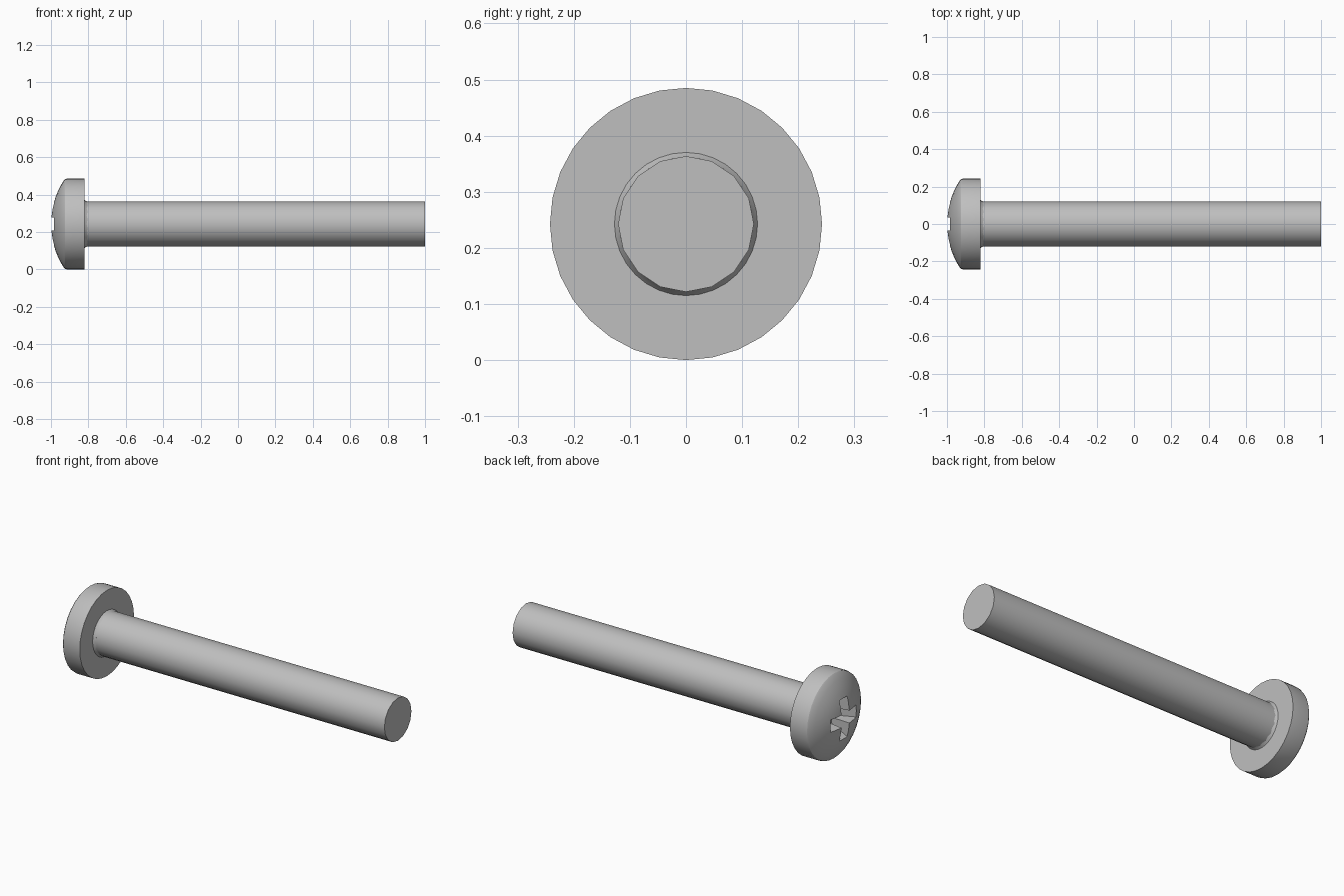
import bpy, bmesh, math

if "Cube" in bpy.data.objects:
    bpy.data.objects.remove(bpy.data.objects["Cube"], do_unlink=True)

HEAD_R, SHAFT_R = 0.2425, 0.121
AXIS_Z = HEAD_R

steel = bpy.data.materials.new("grey steel")
steel.use_nodes = True
colour = (0.52, 0.52, 0.52, 1)
steel.diffuse_color = colour
steel.node_tree.nodes["Principled BSDF"].inputs["Base Color"].default_value = colour


def loft(name, rings):
    """Join rings of points with quads and close both ends."""
    bm = bmesh.new()
    loops = [[bm.verts.new(p) for p in ring] for ring in rings]
    n = len(loops[0])
    for a, b in zip(loops, loops[1:]):
        for i in range(n):
            j = (i + 1) % n
            bm.faces.new((a[i], a[j], b[j], b[i]))
    bm.faces.new(loops[0])
    bm.faces.new(loops[-1])
    bmesh.ops.recalc_face_normals(bm, faces=bm.faces)
    mesh = bpy.data.meshes.new(name)
    bm.to_mesh(mesh)
    bm.free()
    mesh.materials.append(steel)
    obj = bpy.data.objects.new(name, mesh)
    bpy.context.collection.objects.link(obj)
    return obj


def circle(x, r, sides):
    return [(x, r * math.sin(math.tau * i / sides),
             AXIS_Z + r * math.cos(math.tau * i / sides)) for i in range(sides)]


def cross(x, arm, half):
    """Plus-shaped ring around the screw axis."""
    points = []
    for k in range(4):
        c, s = math.cos(k * math.pi / 2), math.sin(k * math.pi / 2)
        for u, v in ((half, -half), (arm, -half), (arm, half)):
            points.append((x, u * c - v * s, AXIS_Z + u * s + v * c))
    return points


def smooth(obj, degrees=30):
    bpy.ops.object.select_all(action="DESELECT")
    obj.select_set(True)
    bpy.context.view_layer.objects.active = obj
    bpy.ops.object.shade_smooth_by_angle(angle=math.radians(degrees))


# Pan head: flat underside, straight rim, rounded shoulder and shallow dome
profile = [(-0.82, HEAD_R), (-0.915, HEAD_R), (-0.925, 0.24)]
dome_r = 0.43
for i in range(8):
    r = 0.234 * (1 - i / 8)
    profile.append((-1 + dome_r - math.sqrt(dome_r ** 2 - r ** 2), r))
profile.append((-1, 0.008))
head = loft("head", [circle(x, r, 32) for x, r in profile])

# Tapered cross recess cut into the dome
cutter = loft("recess_cutter", [cross(-1.05, 0.116, 0.035), cross(-0.985, 0.116, 0.035),
                                cross(-0.89, 0.06, 0.028)])
cut = head.modifiers.new("cross recess", "BOOLEAN")
cut.operation = "DIFFERENCE"
cut.solver = "EXACT"
cut.object = cutter
bpy.context.view_layer.objects.active = head
bpy.ops.object.modifier_apply(modifier=cut.name)
bpy.data.objects.remove(cutter, do_unlink=True)
smooth(head)

# Plain shaft and the small fillet where it meets the head
shaft = loft("shaft", [circle(-0.825, SHAFT_R, 16), circle(1, SHAFT_R, 16)])
smooth(shaft)
fillet = loft("shaft_fillet", [circle(-0.822, 0.129, 32), circle(-0.815, 0.124, 32),
                               circle(-0.805, 0.119, 32)])
smooth(fillet, 60)
